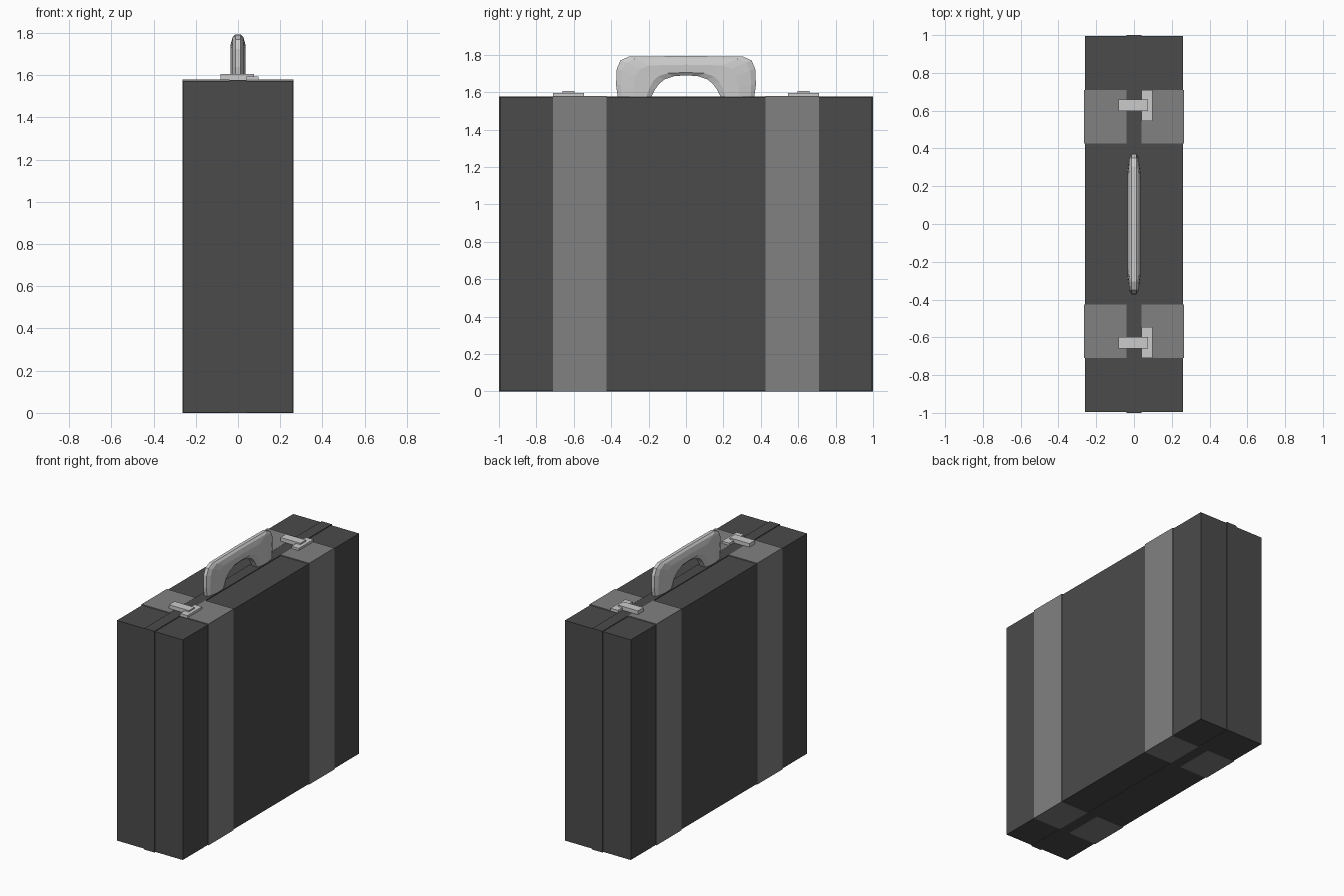
import bpy, bmesh

if "Cube" in bpy.data.objects:
    bpy.data.objects.remove(bpy.data.objects["Cube"])

def material(name, v):
    m = bpy.data.materials.new(name)
    m.diffuse_color = (v, v, v, 1)
    m.use_nodes = True
    m.node_tree.nodes["Principled BSDF"].inputs["Base Color"].default_value = m.diffuse_color
    return m

DARK = material("dark_leather", 0.07)
STRAP = material("strap_leather", 0.22)
METAL = material("pale_metal", 0.65)

def finish(name, bm, mat):
    bmesh.ops.recalc_face_normals(bm, faces=bm.faces)
    me = bpy.data.meshes.new(name)
    bm.to_mesh(me)
    bm.free()
    me.materials.append(mat)
    ob = bpy.data.objects.new(name, me)
    bpy.context.collection.objects.link(ob)
    return ob

def boxes(name, mat, *bounds):
    """One object from boxes given as (x0, x1, y0, y1, z0, z1)."""
    bm = bmesh.new()
    for x0, x1, y0, y1, z0, z1 in bounds:
        vs = bmesh.ops.create_cube(bm, size=1)["verts"]
        for v in vs:
            v.co.x = x1 if v.co.x > 0 else x0
            v.co.y = y1 if v.co.y > 0 else y0
            v.co.z = z1 if v.co.z > 0 else z0
    return finish(name, bm, mat)

# Case body and the thin raised rim where the halves meet
boxes("case_body", DARK, (-0.26, 0.26, -0.994, 0.994, 0.003, 1.573))
boxes("centre_rim", DARK, (-0.04, 0.04, -1.0, 1.0, 0.0, 1.578))

for s, side in ((-1, "front"), (1, "rear")):
    def span(a, b):
        return sorted((s * a, s * b))

    # Flat straps wrap each half and stop at the rim
    y = span(0.425, 0.71)
    boxes(side + "_straps", STRAP,
          (-0.264, -0.04, *y, 0.0, 1.579), (0.04, 0.264, *y, 0.0, 1.579))
    # Latch: base plate with a raised bar across the rim
    boxes(side + "_latch", METAL,
          (0.04, 0.098, *span(0.545, 0.71), 1.578, 1.595),
          (-0.083, 0.075, *span(0.597, 0.66), 1.578, 1.605))

# Handle: tapered cross-section lofted between outer and inner outlines
half = [((0.365, 1.573), (0.187, 1.573)), ((0.374, 1.64), (0.165, 1.615)),
        ((0.370, 1.725), (0.145, 1.643)), ((0.350, 1.770), (0.115, 1.668)),
        ((0.305, 1.790), (0.065, 1.685)), ((0.0, 1.793), (0.0, 1.690))]
path = half + [((-o[0], o[1]), (-i[0], i[1])) for o, i in half[-2::-1]]
section = [(0.0, 0.012), (0.12, 0.025), (0.45, 0.035), (0.85, 0.033), (1.0, 0.02)]
section += [(t, -w) for t, w in reversed(section)]

bm = bmesh.new()
rings = [[bm.verts.new((w, o[0] + (i[0] - o[0]) * t, o[1] + (i[1] - o[1]) * t))
          for t, w in section] for o, i in path]
n = len(section)
for a, b in zip(rings, rings[1:]):
    for k in range(n):
        bm.faces.new((a[k], a[(k + 1) % n], b[(k + 1) % n], b[k]))
bm.faces.new(rings[0])
bm.faces.new(rings[-1])
finish("handle", bm, METAL)
